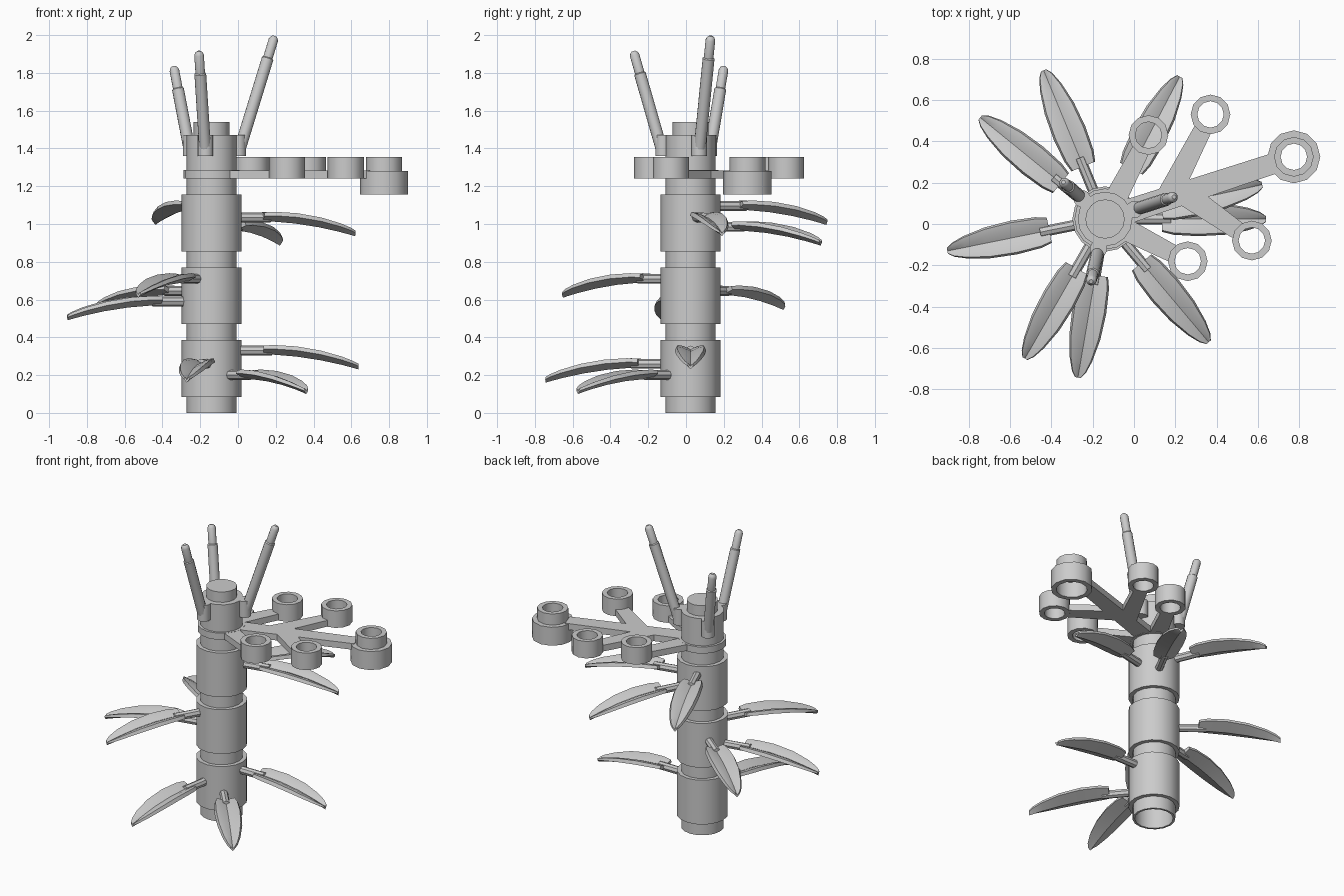
import bpy, bmesh
from math import sin, cos, pi, radians, atan2, hypot
from mathutils import Vector, Matrix

cube = bpy.data.objects.get("Cube")
if cube:
    bpy.data.objects.remove(cube)

grey = bpy.data.materials.new("light_grey")
grey.use_nodes = True
colour = (0.6, 0.6, 0.6, 1)
grey.diffuse_color = colour
grey.node_tree.nodes["Principled BSDF"].inputs["Base Color"].default_value = colour

CX, CY = -0.14, 0.024      # trunk axis


def finish(name, bm, matrix=None, smooth=True):
    bmesh.ops.remove_doubles(bm, verts=bm.verts, dist=1e-5)
    bmesh.ops.recalc_face_normals(bm, faces=bm.faces)
    mesh = bpy.data.meshes.new(name)
    bm.to_mesh(mesh)
    bm.free()
    mesh.materials.append(grey)
    ob = bpy.data.objects.new(name, mesh)
    bpy.context.collection.objects.link(ob)
    if matrix:
        ob.matrix_world = matrix
    if smooth:
        bpy.ops.object.select_all(action='DESELECT')
        ob.select_set(True)
        bpy.context.view_layer.objects.active = ob
        bpy.ops.object.shade_smooth_by_angle(angle=radians(35))
    return ob


def loft(bm, rings, closed=False):
    """Skin a list of closed point rings."""
    rows = [[bm.verts.new(p) for p in ring] for ring in rings]
    pairs = list(zip(rows, rows[1:]))
    if closed:
        pairs.append((rows[-1], rows[0]))
    for a, b in pairs:
        for i in range(len(a)):
            j = (i + 1) % len(a)
            bm.faces.new((a[i], a[j], b[j], b[i]))
    if not closed:
        bm.faces.new(rows[0])
        bm.faces.new(rows[-1])


def lathe(name, profile, matrix, sides=16, closed=False):
    """Turn a radius/height profile about z."""
    bm = bmesh.new()
    loft(bm, [[(r * cos(2 * pi * i / sides), r * sin(2 * pi * i / sides), z)
               for i in range(sides)] for r, z in profile], closed)
    return finish(name, bm, matrix)


def at(x, y, z):
    return Matrix.Translation((x, y, z))


def spoke(angle, z):
    """Frame on the trunk axis whose x points outward."""
    return at(CX, CY, z) @ Matrix.Rotation(angle, 4, 'Z')


# Trunk: three stacked round blocks, each hollow underneath
BLOCK = 0.385
block = [(0.118, 0.3), (0.118, 0), (0.132, 0), (0.132, 0.085),
         (0.158, 0.085), (0.158, BLOCK)]
for n in range(3):
    lathe(f"trunk_block_{n + 1}", block, at(CX, CY, n * BLOCK))

# Crown: neck, hub disc, upper drum and stud
lathe("crown", [(0.132, 1.155), (0.132, 1.24), (0.148, 1.24), (0.148, 1.285),
                (0.132, 1.285), (0.132, 1.47), (0.095, 1.47), (0.095, 1.54)],
      at(CX, CY, 0))

# Leaves: outline stations are (distance, half width, height)
stations = [(0.275, 0.062, 0.018), (0.33, 0.076, 0.02), (0.45, 0.083, 0.012),
            (0.58, 0.076, -0.01), (0.69, 0.055, -0.04), (0.75, 0.034, -0.062),
            (0.778, 0.014, -0.076)]
section = [(-1, -0.012), (-0.88, 0.01), (-0.5, 0.004), (0, -0.016), (0.5, 0.004),
           (0.88, 0.01), (1, -0.012), (0.5, -0.028), (0, -0.044), (-0.5, -0.028)]


def leaf(name, angle, z):
    bm = bmesh.new()
    rings = []
    for d, w, h in stations:
        k = 0.45 + 0.55 * w / 0.083
        rings.append([(d, u * w, h + v * k) for u, v in section])
    loft(bm, rings)
    loft(bm, [[(d, 0.026 * cos(a * pi / 4), 0.026 * sin(a * pi / 4))
               for a in range(8)] for d in (0.12, 0.32)])
    finish(name, bm, spoke(angle, z))


leaf_tips = [(-0.27, -0.735, 0.26), (0.36, -0.57, 0.2), (0.63, 0.024, 0.33),
             (-0.75, 0.52, 0.645), (-0.9, -0.13, 0.59), (-0.53, -0.655, 0.71),
             (-0.44, 0.75, 1.095), (0.62, 0.19, 1.035), (0.22, 0.71, 0.985)]
for n, (x, y, z) in enumerate(leaf_tips):
    leaf(f"leaf_{n + 1}", atan2(y - CY, x - CX), z)


# Flat branch: tapering bars carrying open cups
def bar(name, start, end, w0, w1):
    a, b = Vector(start), Vector(end)
    side = Vector((a.y - b.y, b.x - a.x)).normalized()
    outline = [a + side * w0, b + side * w1, b - side * w1, a - side * w0]
    bm = bmesh.new()
    loft(bm, [[(p.x, p.y, z) for p in outline] for z in (1.242, 1.284)])
    finish(name, bm, smooth=False)


def tube(name, x, y, outer, inner, low, high):
    lathe(name, [(outer, low), (outer, high), (inner, high), (inner, low)],
          at(x, y, 0), 12, True)


HOLE = 0.064
cups = {"back": (0.07, 0.43), "back_outer": (0.37, 0.53),
        "front_outer": (0.57, -0.08), "front": (0.26, -0.18)}
roots = {"back": (CX, CY), "back_outer": (0.16, 0.12),
         "front_outer": (0.24, 0.15), "front": (CX, CY)}
for key, (x, y) in cups.items():
    tube(f"{key}_cup", x, y, 0.096, HOLE, 1.24, 1.355)
    root = Vector(roots[key])
    tip = Vector((x, y))
    stop = tip - (tip - root).normalized() * 0.075
    bar(f"{key}_bar", root, stop, 0.058, 0.043)

# End cup: wide body below, narrow rim above
EX, EY = 0.773, 0.325
lathe("end_cup", [(0.128, 1.155), (0.128, 1.28), (0.096, 1.28), (0.096, 1.355),
                  (HOLE, 1.355), (HOLE, 1.26), (0.096, 1.26), (0.096, 1.155)],
      at(EX, EY, 0), 12, True)
bar("main_bar", (CX, CY), (EX - 0.09, EY - 0.03), 0.06, 0.05)

# Clips on the crown, with leaning rods that slide to different heights
for n, (x, y, top) in enumerate([(0.205, 0.135, 1.995), (-0.21, -0.29, 1.915),
                                 (-0.35, 0.21, 1.835)]):
    angle = atan2(y - CY, x - CX)
    frame = spoke(angle, 0)
    lathe(f"clip_{n + 1}", [(0.042, 1.36), (0.042, 1.47)],
          frame @ at(0.148, 0, 0), 12)
    reach = hypot(x - CX, y - CY) - 0.012
    foot = Vector((0.155, 0, 1.39))
    lean = Vector((reach, 0, top)) - foot
    size = lean.length
    tilt = lean.to_track_quat('Z', 'Y').to_matrix().to_4x4()
    lathe(f"rod_{n + 1}", [(0.032, 0), (0.032, size - 0.125), (0.026, size - 0.12),
                           (0.026, size - 0.022), (0.02, size - 0.008), (0.01, size)],
          frame @ Matrix.Translation(foot) @ tilt, 12)
